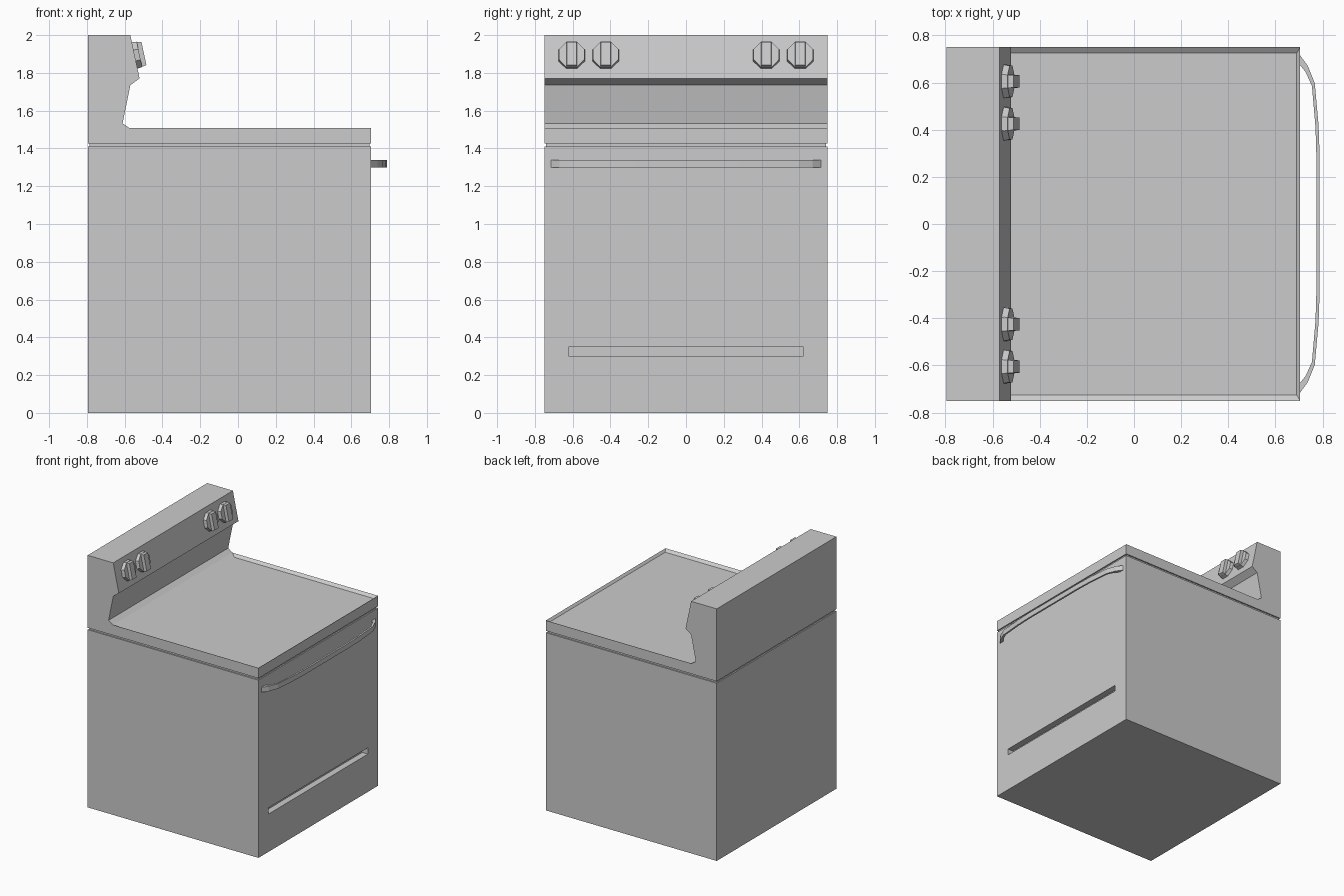
import bpy, bmesh, math
from mathutils import Vector, Matrix

if "Cube" in bpy.data.objects:
    bpy.data.objects.remove(bpy.data.objects["Cube"])


def finish(name, bm):
    bmesh.ops.recalc_face_normals(bm, faces=bm.faces)
    me = bpy.data.meshes.new(name)
    bm.to_mesh(me)
    bm.free()
    ob = bpy.data.objects.new(name, me)
    bpy.context.collection.objects.link(ob)
    return ob


def prism(points, offset):
    """Polygon of 3D points extruded along an offset vector."""
    bm = bmesh.new()
    face = bm.faces.new([bm.verts.new(p) for p in points])
    ext = bmesh.ops.extrude_face_region(bm, geom=[face], use_keep_orig=True)
    bmesh.ops.translate(bm, vec=offset,
                        verts=[v for v in ext["geom"] if isinstance(v, bmesh.types.BMVert)])
    bmesh.ops.recalc_face_normals(bm, faces=bm.faces)
    return bm


def box(name, lo, hi):
    pts = [(lo[0], lo[1], lo[2]), (hi[0], lo[1], lo[2]),
           (hi[0], hi[1], lo[2]), (lo[0], hi[1], lo[2])]
    return finish(name, prism(pts, (0, 0, hi[2] - lo[2])))


BACK, FRONT, HALF = -0.795, 0.705, 0.75

# Oven body with drawer slot
body = box("oven_body", (BACK, -HALF, 0), (FRONT, HALF, 1.41))
slot = box("slot_cutter", (FRONT - 0.05, -0.622, 0.30), (FRONT + 0.05, 0.622, 0.35))
slot.hide_render = True
slot.hide_set(True)
cut = body.modifiers.new("drawer_slot", "BOOLEAN")
cut.operation = "DIFFERENCE"
cut.solver = "EXACT"
cut.object = slot

# Narrow recessed seam between body and top
box("seam", (BACK + 0.01, -HALF + 0.01, 1.40), (FRONT - 0.01, HALF - 0.01, 1.435))

# Cooktop and control panel in one profile
profile = [(BACK, 1.425), (FRONT, 1.425), (FRONT, 1.507), (-0.574, 1.507),
           (-0.611, 1.533), (-0.57, 1.735), (-0.521, 1.771), (-0.57, 2), (BACK, 2)]
bm = prism([(x, -HALF, z) for x, z in profile], (0, 2 * HALF, 0))
top = next(f for f in bm.faces
           if f.normal.z > 0.99 and f.calc_center_median().z < 1.6)
# Shallow cooking surface sunk inside a sloped rim
bmesh.ops.inset_individual(bm, faces=[top], thickness=0.036, depth=0)
for v in top.verts:
    v.co.z -= 0.018
    v.co.x = 0.69 if v.co.x > 0 else -0.54
finish("cooktop_and_panel", bm)

# Door handle: bowed bar
half_outer = [(0.70, 0.722), (0.738, 0.67), (0.767, 0.597), (0.783, 0.42), (0.788, 0.28)]
half_inner = [(0.70, 0.68), (0.728, 0.645), (0.755, 0.585), (0.77, 0.41), (0.774, 0.28)]
outer = half_outer + [(x, -y) for x, y in reversed(half_outer)]
inner = half_inner + [(x, -y) for x, y in reversed(half_inner)]
finish("door_handle", prism([(x, y, 1.30) for x, y in outer + inner[::-1]], (0, 0, 0.04)))

# Knobs: octagonal disc with a tapered grip, tilted to the panel
tilt = math.atan2(0.049, 0.229)
for i, y in enumerate((-0.605, -0.425, 0.425, 0.605)):
    r = 0.0715 / math.cos(math.pi / 8)
    ring = [(0, r * math.cos(a), r * math.sin(a))
            for a in (math.pi / 8 + k * math.pi / 4 for k in range(8))]
    bm = prism(ring, (0.028, 0, 0))
    for v in bm.verts:
        if v.co.x > 0.01:
            v.co.y *= 0.93
            v.co.z *= 0.96
    grip = bmesh.ops.create_cube(bm, size=1)["verts"]
    for v in grip:
        outer_end = v.co.x > 0
        v.co = Vector((0.052 if outer_end else 0.01,
                       v.co.y * (0.052 if outer_end else 0.06),
                       v.co.z * (0.125 if outer_end else 0.14)))
    bm.transform(Matrix.Translation((-0.549, y, 1.892)) @ Matrix.Rotation(-tilt, 4, "Y"))
    finish(f"knob_{i + 1}", bm)
